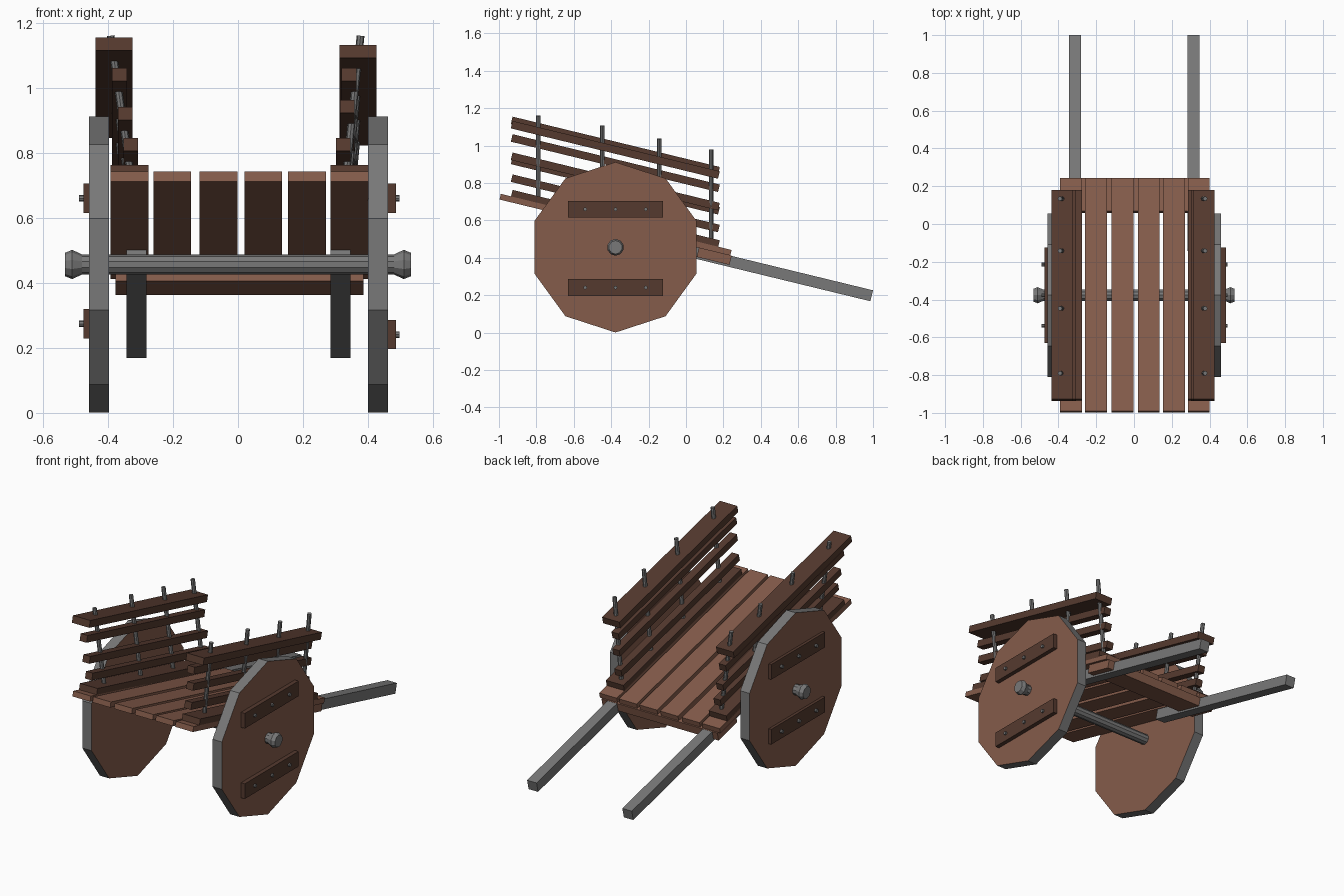
import bpy, bmesh, math
from mathutils import Matrix, Vector

if "Cube" in bpy.data.objects:
    bpy.data.objects.remove(bpy.data.objects["Cube"])

TILT = math.atan(0.243)          # slope of the bed, falling towards +y


def material(name, rgb):
    m = bpy.data.materials.new(name)
    m.diffuse_color = (*rgb, 1)
    m.use_nodes = True
    m.node_tree.nodes["Principled BSDF"].inputs["Base Color"].default_value = m.diffuse_color
    return m


WOOD = material("wood", (0.235, 0.107, 0.07))
DARK = material("dark_wood", (0.091, 0.042, 0.028))
GREY = material("grey", (0.19, 0.19, 0.19))


def finish(name, bm, *mats):
    bmesh.ops.recalc_face_normals(bm, faces=bm.faces[:])
    me = bpy.data.meshes.new(name)
    bm.to_mesh(me)
    bm.free()
    for m in mats:
        me.materials.append(m)
    ob = bpy.data.objects.new(name, me)
    bpy.context.collection.objects.link(ob)
    return ob


def box(name, x, y, z, mat):
    bm = bmesh.new()
    bmesh.ops.create_cube(bm, size=1)
    for v in bm.verts:
        v.co = [r[0] if c < 0 else r[1] for c, r in zip(v.co, (x, y, z))]
    return finish(name, bm, mat)


def sloped(name, x, y, z, length, thick, mat):
    """Board along the bed slope; (y, z) is its top rear edge."""
    ob = box(name, x, (0, length), (-thick, 0), mat)
    ob.data.transform(Matrix.Translation((0, y, z)) @ Matrix.Rotation(-TILT, 4, 'X'))
    return ob


def rod(name, a, b, r, mat, sides=8):
    a, b = Vector(a), Vector(b)
    bm = bmesh.new()
    rot = (b - a).to_track_quat('Z', 'Y').to_matrix().to_4x4()
    bmesh.ops.create_cone(bm, cap_ends=True, segments=sides, radius1=r, radius2=r,
                          depth=(b - a).length,
                          matrix=Matrix.Translation((a + b) / 2) @ rot)
    return finish(name, bm, mat)


def lathe_x(name, profile, y, z, sides, *mats):
    """Revolve (x, radius) points about the x direction, one vertex at the top."""
    bm = bmesh.new()
    rings = []
    for x, r in profile:
        rings.append([bm.verts.new((x, y + r * math.sin(math.tau * i / sides),
                                    z + r * math.cos(math.tau * i / sides)))
                      for i in range(sides)])
    for p, q in zip(rings, rings[1:]):
        for i in range(sides):
            j = (i + 1) % sides
            bm.faces.new((p[i], p[j], q[j], q[i]))
    for ring in (rings[0], rings[-1]):
        bm.faces.new(ring).material_index = len(mats) - 1
    return finish(name, bm, *mats)


def bed_top(y):
    return 0.742 - 0.243 * (y + 0.99)


# Bed planks, front cross beam and pulling handles
for i, x in enumerate((-0.392, -0.26, -0.118, 0.02, 0.154, 0.285)):
    sloped(f"bed_plank_{i}", (x, x + 0.116), -0.99, bed_top(-0.99), 1.27, 0.031, WOOD)
sloped("cross_beam", (-0.377, 0.386), 0.069, bed_top(0.069) - 0.031, 0.18, 0.05, WOOD)
for side, x in (("left", -0.343), ("right", 0.284)):
    sloped(f"{side}_handle", (x, x + 0.062), -0.13, bed_top(-0.13) - 0.032,
           1.13 / math.cos(TILT), 0.06, GREY)

# Axle with flared ends, and ten-sided wheels
WY, WZ = -0.377, 0.4565
half = [(0.48, 0.031), (0.51, 0.045), (0.532, 0.036)]
lathe_x("axle", [(-x, r) for x, r in reversed(half)] + half, WY, WZ, 10, GREY)
for side, x in (("left", -0.458), ("right", 0.4)):
    lathe_x(f"{side}_wheel", [(x, 0.4555), (x + 0.061, 0.4555)], WY, WZ, 10, GREY, WOOD)

# Battens bolted to the outside of each wheel
for side, x0, x1, xb, heights in (("left", -0.455, -0.475, -0.489, (0.66, 0.274)),
                                  ("right", 0.458, 0.486, 0.496, (0.66, 0.241))):
    for k, z in enumerate(heights):
        box(f"{side}_batten_{k}", sorted((x0, x1)), (WY - 0.253, WY + 0.253),
            (z - 0.045, z + 0.045), DARK)
        for j in (-1, 0, 1):
            y = WY + 0.162 * j
            rod(f"{side}_bolt_{k}_{j + 1}", (x0, y, z), (xb, y, z), 0.01, GREY)

# Side fences: (x start, width, top height at the rear end)
rails = {
    "left": [(-0.392, 0.116, 0.763), (-0.352, 0.045, 0.846), (-0.369, 0.045, 0.941),
             (-0.387, 0.045, 1.061), (-0.438, 0.114, 1.155)],
    "right": [(0.285, 0.116, 0.763), (0.301, 0.045, 0.846), (0.314, 0.045, 0.963),
              (0.319, 0.045, 1.061), (0.312, 0.114, 1.132)],
}
posts = [(-0.79, 1.16), (-0.447, 1.107), (-0.142, 1.037), (0.134, 0.979)]
for side, base_x, top_x in (("left", -0.322, -0.392), ("right", 0.327, 0.377)):
    for k, (x, w, z) in enumerate(rails[side]):
        sloped(f"{side}_rail_{k}", (x, x + w), -0.927, z, 1.14, 0.041, DARK)
    for k, (y, z) in enumerate(posts):
        rod(f"{side}_post_{k}", (base_x, y, bed_top(y) - 0.015), (top_x, y, z), 0.012, GREY)
